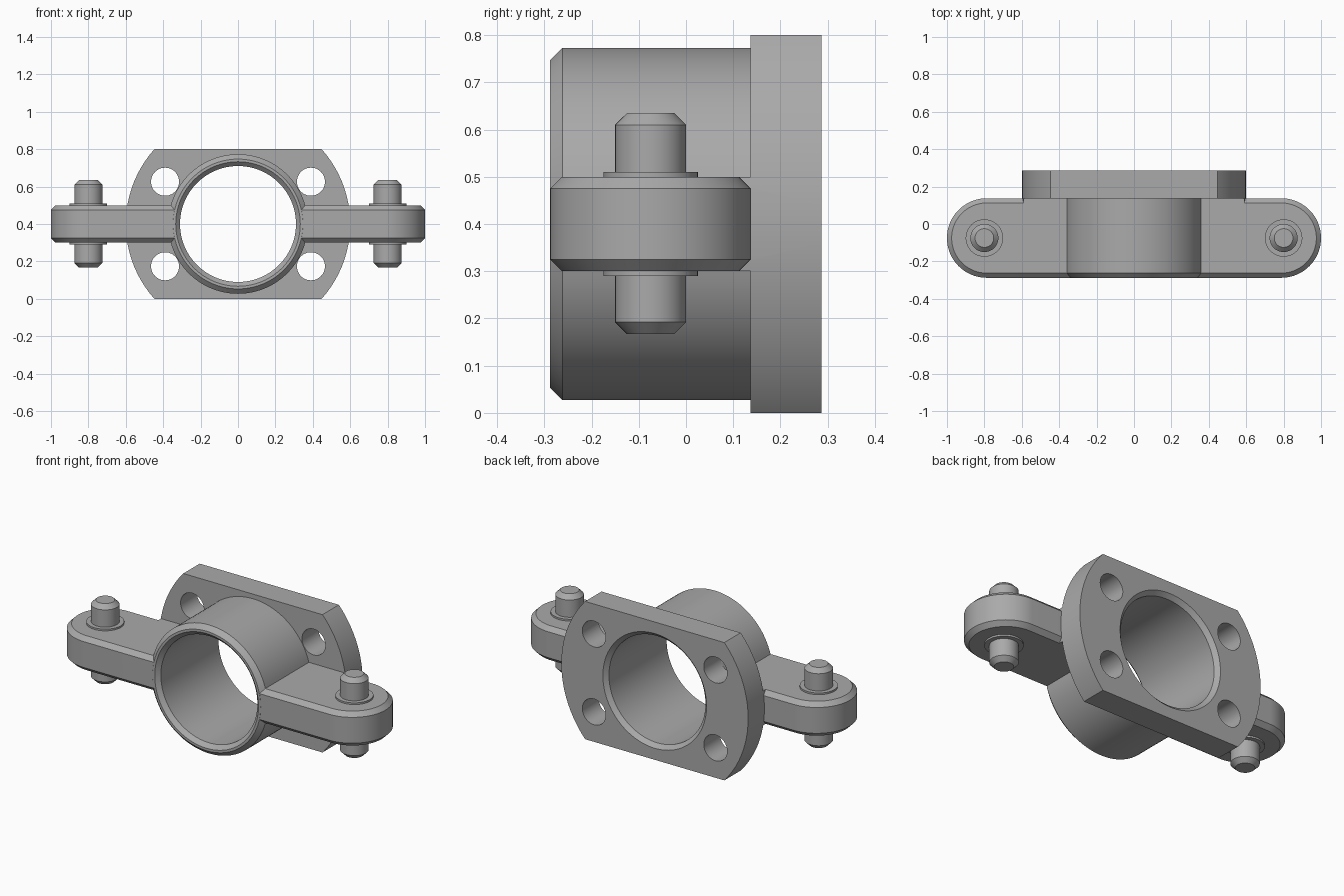
import bpy, bmesh, math

cube = bpy.data.objects.get("Cube")
if cube:
    bpy.data.objects.remove(cube, do_unlink=True)

MID_Z = 0.4      # height of the bore axis
ARM_Y = -0.075   # depth of the arm and pin axis

metal = bpy.data.materials.new("grey metal")
metal.use_nodes = True
grey = (0.4, 0.4, 0.4, 1)
metal.diffuse_color = grey
metal.node_tree.nodes["Principled BSDF"].inputs["Base Color"].default_value = grey


def loft(name, stations, place, half=0.0, steps=48, trim=None):
    """Skin rounded slots (circles when half is 0) given as (position, radius)."""
    bm = bmesh.new()
    rings = []
    for w, r in stations:
        ring = []
        for side in (1, -1):
            for i in range(steps + (1 if half else 0)):
                a = math.pi * i / steps - side * math.pi / 2
                ring.append(bm.verts.new(place(side * half + r * math.cos(a), r * math.sin(a), w)))
        rings.append(ring)
    for a, b in zip(rings, rings[1:]):
        for i in range(len(a)):
            j = (i + 1) % len(a)
            bm.faces.new((a[i], a[j], b[j], b[i]))
    bm.faces.new(rings[0])
    bm.faces.new(rings[-1])
    # Flat cuts above and below the axis
    if trim:
        for s in (1, -1):
            cut = bmesh.ops.bisect_plane(
                bm, geom=bm.verts[:] + bm.edges[:] + bm.faces[:],
                plane_co=(0, 0, MID_Z + s * trim), plane_no=(0, 0, s), clear_outer=True)
            edges = [e for e in cut["geom_cut"] if isinstance(e, bmesh.types.BMEdge)]
            bmesh.ops.holes_fill(bm, edges=edges)
    bmesh.ops.recalc_face_normals(bm, faces=bm.faces[:])
    mesh = bpy.data.meshes.new(name)
    bm.to_mesh(mesh)
    bm.free()
    mesh.materials.append(metal)
    obj = bpy.data.objects.new(name, mesh)
    bpy.context.collection.objects.link(obj)
    return obj


def along_y(cx=0.0, cz=MID_Z):
    return lambda u, v, w: (cx + u, w, cz + v)


def along_z(cx=0.0):
    return lambda u, v, w: (cx + u, ARM_Y + v, w)


def activate(obj):
    bpy.ops.object.select_all(action='DESELECT')
    obj.select_set(True)
    bpy.context.view_layer.objects.active = obj


def combine(target, tool, operation):
    mod = target.modifiers.new("combine", 'BOOLEAN')
    mod.operation, mod.solver, mod.object = operation, 'EXACT', tool
    activate(target)
    bpy.ops.object.modifier_apply(modifier=mod.name)
    bpy.data.objects.remove(tool, do_unlink=True)


# Flange, tube, arms and the unchamfered web joining arms to flange
body = loft("flanged_body", [(0.137, 0.6), (0.287, 0.6)], along_y(), trim=0.4)
tube = loft("tube", [(-0.288, 0.347), (-0.262, 0.373), (0.2, 0.373)], along_y())
arms = loft("arms", [(0.3, 0.1875), (0.325, 0.2125), (0.475, 0.2125), (0.5, 0.1875)],
            along_z(), half=0.7875)
web = loft("web", [(0.05, 0.599), (0.2, 0.599)], along_y(), trim=0.1)
for part in (tube, arms, web):
    combine(body, part, 'UNION')

# Bore with chamfered mouths
bore = loft("bore", [(-0.298, 0.343), (-0.265, 0.31), (0.264, 0.31), (0.297, 0.343)], along_y())
combine(body, bore, 'DIFFERENCE')

# Four bolt holes
for sx in (1, -1):
    for sz in (1, -1):
        hole = loft("bolt_hole", [(0.05, 0.075), (0.35, 0.075)],
                    along_y(sx * 0.39, MID_Z + sz * 0.226), steps=24)
        combine(body, hole, 'DIFFERENCE')

# Chamfered pins with collars
pin_profile = [(0.167, 0.05), (0.192, 0.075), (0.29, 0.075), (0.29, 0.1),
               (0.51, 0.1), (0.51, 0.075), (0.61, 0.075), (0.635, 0.05)]
pins = [loft(side + "_pin", pin_profile, along_z(x), steps=24)
        for side, x in (("left", 0.8), ("right", -0.8))]

for obj in [body] + pins:
    activate(obj)
    bpy.ops.object.shade_smooth_by_angle(angle=math.radians(25))
